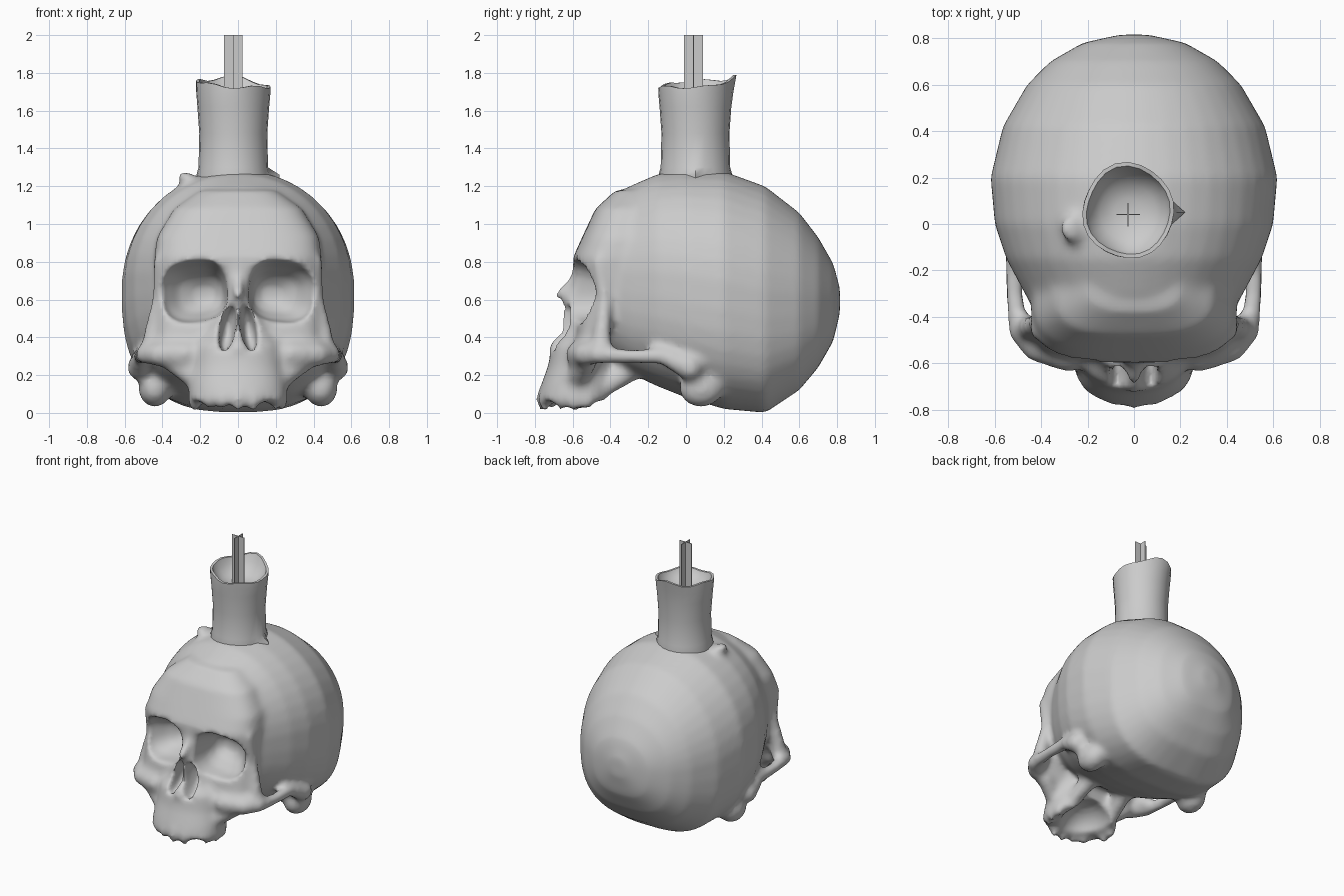
import bpy, bmesh, math, random
from mathutils import Vector, Matrix

random.seed(3)
cube = bpy.data.objects.get("Cube")
if cube:
    bpy.data.objects.remove(cube, do_unlink=True)

GREY = (0.6, 0.6, 0.6, 1)
bone = bpy.data.materials.new("bone_grey")
bone.use_nodes = True
bone.diffuse_color = GREY
bone.node_tree.nodes["Principled BSDF"].inputs["Base Color"].default_value = GREY


def make_object(name, bm):
    bmesh.ops.recalc_face_normals(bm, faces=bm.faces)
    mesh = bpy.data.meshes.new(name)
    bm.to_mesh(mesh)
    bm.free()
    mesh.materials.append(bone)
    obj = bpy.data.objects.new(name, mesh)
    bpy.context.collection.objects.link(obj)
    return obj


def skin(bm, rings):
    """Join rings of vertices into a closed surface."""
    n = len(rings[0])
    for a, b in zip(rings, rings[1:]):
        for i in range(n):
            j = (i + 1) % n
            bm.faces.new((a[i], a[j], b[j], b[i]))
    bm.faces.new(rings[0])
    bm.faces.new(rings[-1])


def loft(bm, axis, sections, low=2.0, high=2.0, n=40, tilt=0.0, pivot=(0, 0, 0)):
    """Sections are (position, centre x, half width, low edge, high edge)."""
    pivot = Vector(pivot)
    turn = Matrix.Rotation(tilt, 3, "Y")
    rings = []
    for t, cx, rx, v0, v1 in sections:
        ring = []
        for k in range(n):
            a = math.tau * (k + .5) / n
            c, s = math.cos(a), math.sin(a)
            e = 2 / (high if s > 0 else low)
            u = cx + rx * math.copysign(abs(c) ** e, c)
            v = (v0 + v1) / 2 + (v1 - v0) / 2 * math.copysign(abs(s) ** e, s)
            p = Vector((u, t, v) if axis == "y" else (u, v, t))
            ring.append(bm.verts.new(turn @ (p - pivot) + pivot))
        rings.append(ring)
    skin(bm, rings)


def ball(bm, centre, radii, tilt=0.0, segments=14, rows=8):
    turn = Matrix.Rotation(tilt, 3, "Y")
    rings = []
    for i in range(rows):
        lat = math.pi * ((i + .3) / (rows - .4) - .5)
        ring = []
        for k in range(segments):
            a = math.tau * k / segments
            p = Vector((radii[0] * math.cos(a) * math.cos(lat),
                        radii[1] * math.sin(a) * math.cos(lat), radii[2] * math.sin(lat)))
            ring.append(bm.verts.new(turn @ p + Vector(centre)))
        rings.append(ring)
    skin(bm, rings)


def strand(bm, points, side=1, steps=5):
    """Chain of balls along points given as (x, y, z, radius)."""
    for p, q in zip(points, points[1:]):
        for k in range(steps + 1):
            x, y, z, r = Vector(p).lerp(Vector(q), k / steps)
            ball(bm, (x * side, y, z), (r, r, r))


# Cranium
bm = bmesh.new()
loft(bm, "y", [
    (.815, 0, .06, .53, .66), (.78, 0, .22, .38, .79), (.7, 0, .36, .24, .93),
    (.6, 0, .46, .12, 1.06), (.42, 0, .565, .0, 1.2), (.2, 0, .618, .02, 1.28),
    (0, 0, .60, .08, 1.285), (-.15, 0, .55, .14, 1.265), (-.3, 0, .47, .21, 1.2),
    (-.42, 0, .40, .3, 1.13), (-.5, 0, .3, .5, 1.02)], low=2.8, high=2.05)
# Forehead, brow and cheek block
loft(bm, "z", [
    (.22, 0, .30, -.62, -.45), (.32, 0, .42, -.6, -.42), (.45, 0, .43, -.58, -.33),
    (.62, 0, .43, -.57, -.2), (.74, 0, .44, -.59, -.15), (.82, 0, .445, -.6, -.1),
    (.93, 0, .43, -.55, -.1), (1.08, 0, .34, -.48, -.1), (1.18, 0, .2, -.37, -.1)],
    low=3, high=2)
# Upper jaw rising to the nose margin
loft(bm, "z", [
    (.06, 0, .26, -.79, -.42), (.14, 0, .255, -.77, -.42), (.25, 0, .24, -.73, -.4),
    (.36, 0, .23, -.71, -.4), (.42, 0, .18, -.66, -.4), (.5, 0, .14, -.655, -.4),
    (.64, 0, .06, -.64, -.4)], low=2.1, high=4)
# Nasal bone and the spine below the nose
strand(bm, [(0, -.55, .8, .05), (0, -.575, .71, .035), (0, -.66, .635, .03), (0, -.68, .625, .022)])
strand(bm, [(0, -.69, .37, .025), (0, -.7, .34, .03)])
for side in (1, -1):
    # Cheekbone and arch running back to the ear
    strand(bm, [(.28, -.57, .31, .07), (.42, -.53, .31, .065), (.495, -.46, .31, .05),
                (.515, -.3, .30, .04), (.515, -.12, .30, .045), (.52, .02, .24, .07)], side)
    # Outer eye rim and cheek buttress
    strand(bm, [(.41, -.46, .8, .04), (.425, -.43, .6, .035), (.46, -.45, .34, .06)], side)
    strand(bm, [(.34, -.53, .27, .06), (.22, -.58, .18, .06)], side)
    # Mastoid process
    ball(bm, (.44 * side, .08, .13), (.09, .12, .1))
    # Strut joining jaw and skull base
    strand(bm, [(.17, -.42, .14, .05), (.14, -.25, .26, .07)], side)
# Tooth stubs along the jaw edge, with two gaps
for k in range(11):
    if k not in (3, 8):
        a = math.radians(-10 + 20 * k)
        ball(bm, (.235 * math.cos(a), -.56 - .2 * math.sin(a), .07),
             (.035, .035, random.uniform(.055, .075)))
# Chipped bone beside the candle
ball(bm, (-.25, -.02, 1.23), (.08, .07, .035), .5)
skull = make_object("skull", bm)

# Cutters: eye sockets with palate, and the two nose openings
sockets, nose = bmesh.new(), bmesh.new()
for side in (1, -1):
    loft(sockets, "y", [
        (-.8, .25 * side, .2, .46, .82), (-.58, .24 * side, .185, .475, .81),
        (-.47, .23 * side, .165, .49, .77), (-.38, .2 * side, .12, .53, .72),
        (-.33, .18 * side, .05, .58, .66)],
        low=2.6, high=2.8, tilt=.1 * side, pivot=(.24 * side, 0, .64))
    ball(nose, (.054 * side, -.66, .45), (.043, .16, .13), -.17 * side)
ball(sockets, (0, -.5, .02), (.17, .21, .17), segments=24, rows=12)
cutters = [make_object("socket_cutter", sockets), make_object("nose_cutter", nose)]


def fuse(obj, size):
    mod = obj.modifiers.new("fuse", "REMESH")
    mod.mode = "VOXEL"
    mod.voxel_size = size


fuse(skull, .022)
for c in cutters:
    c.hide_render = True
    mod = skull.modifiers.new("cut", "BOOLEAN")
    mod.operation = "DIFFERENCE"
    mod.solver = "EXACT"
    mod.object = c
fuse(skull, .018)
soft = skull.modifiers.new("soften", "SMOOTH")
soft.factor = .5
soft.iterations = 5

# Bake the skull and drop the cutters
graph = bpy.context.evaluated_depsgraph_get()
baked = bpy.data.meshes.new_from_object(skull.evaluated_get(graph))
skull.modifiers.clear()
skull.data = baked
baked.materials.clear()
baked.materials.append(bone)
for c in cutters:
    bpy.data.objects.remove(c, do_unlink=True)

# Candle with a hollow, uneven rim and a dripping foot
bm = bmesh.new()
SIDES = 24
rings = []
for r, z, lift in [(.19, 1.2, 0), (.195, 1.26, 0), (.184, 1.3, 0), (.18, 1.48, 0), (.19, 1.62, 0),
                   (.196, 1.69, .3), (.197, 1.735, 1), (.18, 1.735, 1), (.165, 1.70, .6),
                   (.12, 1.66, 0), (.06, 1.64, 0), (.01, 1.635, 0)]:
    ring = []
    for k in range(SIDES):
        a = math.tau * k / SIDES
        c, s = math.cos(a), math.sin(a)
        rise = .055 * max(s, 0) ** 3 + .035 * max(-c, 0) ** 2 + .008 * math.sin(5 * a) - .01
        drip = .05 if k == 0 and z < 1.27 else 0
        rr = r + drip + lift * (.004 * math.sin(4 * a) + .02 * max(s, 0) ** 4)
        ring.append(bm.verts.new((-.025 + rr * c, .05 + rr * s, z + lift * rise)))
    rings.append(ring)
skin(bm, rings)
candle = make_object("candle", bm)

# Wick of two crossed strips
bm = bmesh.new()
for size in ((.1, .004, .37), (.004, .1, .37)):
    bmesh.ops.create_cube(bm, size=1, matrix=Matrix.Translation((-.025, .04, 1.815))
                          @ Matrix.Diagonal((*size, 1)))
make_object("wick", bm)

for obj, angle in ((skull, 60), (candle, 50)):
    bpy.ops.object.select_all(action="DESELECT")
    obj.select_set(True)
    bpy.context.view_layer.objects.active = obj
    bpy.ops.object.shade_smooth_by_angle(angle=math.radians(angle))
